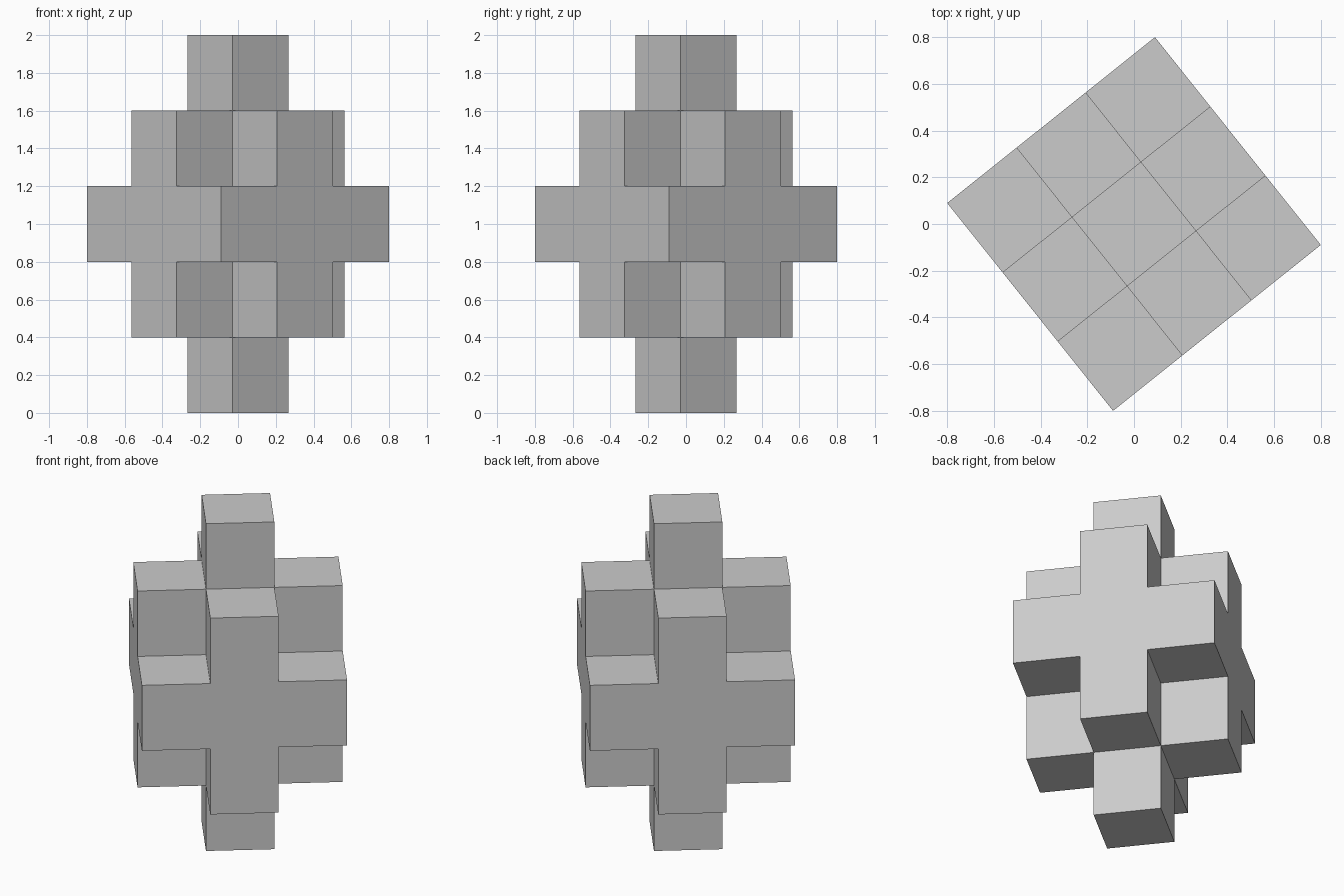
import bpy
import bmesh
from math import radians
from mathutils import Matrix, Vector

CELL_WIDTH, CELL_HEIGHT, TURN = 0.3795, 0.4, radians(38.6)

default_cube = bpy.data.objects.get("Cube")
if default_cube:
    bpy.data.objects.remove(default_cube, do_unlink=True)

# Plain grey material
grey = bpy.data.materials.new("grey")
grey.use_nodes = True
grey.diffuse_color = (0.6, 0.6, 0.6, 1)
grey.node_tree.nodes["Principled BSDF"].inputs["Base Color"].default_value = grey.diffuse_color


def is_filled(x, y, z):
    """Full square in the middle, crosses next to it, single cells at the tips."""
    if max(abs(x), abs(y)) > 1 or abs(z) > 2:
        return False
    return abs(x) + abs(y) <= 2 - abs(z)


# Outer skin of the block stack: one quad per exposed cell side
bm = bmesh.new()
axes = [Vector(row) for row in Matrix.Identity(3)]
cells = [Vector((x, y, z)) for x in range(-1, 2) for y in range(-1, 2)
         for z in range(-2, 3) if is_filled(x, y, z)]
for cell in cells:
    for i in range(3):
        for sign in (-1, 1):
            normal = axes[i] * sign
            if is_filled(*(cell + normal)):
                continue
            u = axes[(i + 1) % 3] * sign
            v = axes[(i + 2) % 3]
            centre = cell + normal / 2
            corners = [(-u - v), (u - v), (u + v), (v - u)]
            bm.faces.new([bm.verts.new(centre + c / 2) for c in corners])

# Weld the quads and merge coplanar ones into clean flat faces
bmesh.ops.remove_doubles(bm, verts=bm.verts, dist=0.001)
bmesh.ops.dissolve_limit(bm, angle_limit=radians(1), verts=bm.verts, edges=bm.edges)
bmesh.ops.recalc_face_normals(bm, faces=bm.faces)

# Size the cells, turn the stack and stand it on the ground
bmesh.ops.scale(bm, vec=(CELL_WIDTH, CELL_WIDTH, CELL_HEIGHT), verts=bm.verts)
bmesh.ops.rotate(bm, matrix=Matrix.Rotation(TURN, 3, 'Z'), verts=bm.verts)
bmesh.ops.translate(bm, vec=(0, 0, 1), verts=bm.verts)

mesh = bpy.data.meshes.new("stepped_block")
bm.to_mesh(mesh)
bm.free()
mesh.materials.append(grey)
bpy.context.collection.objects.link(bpy.data.objects.new("stepped_block", mesh))
